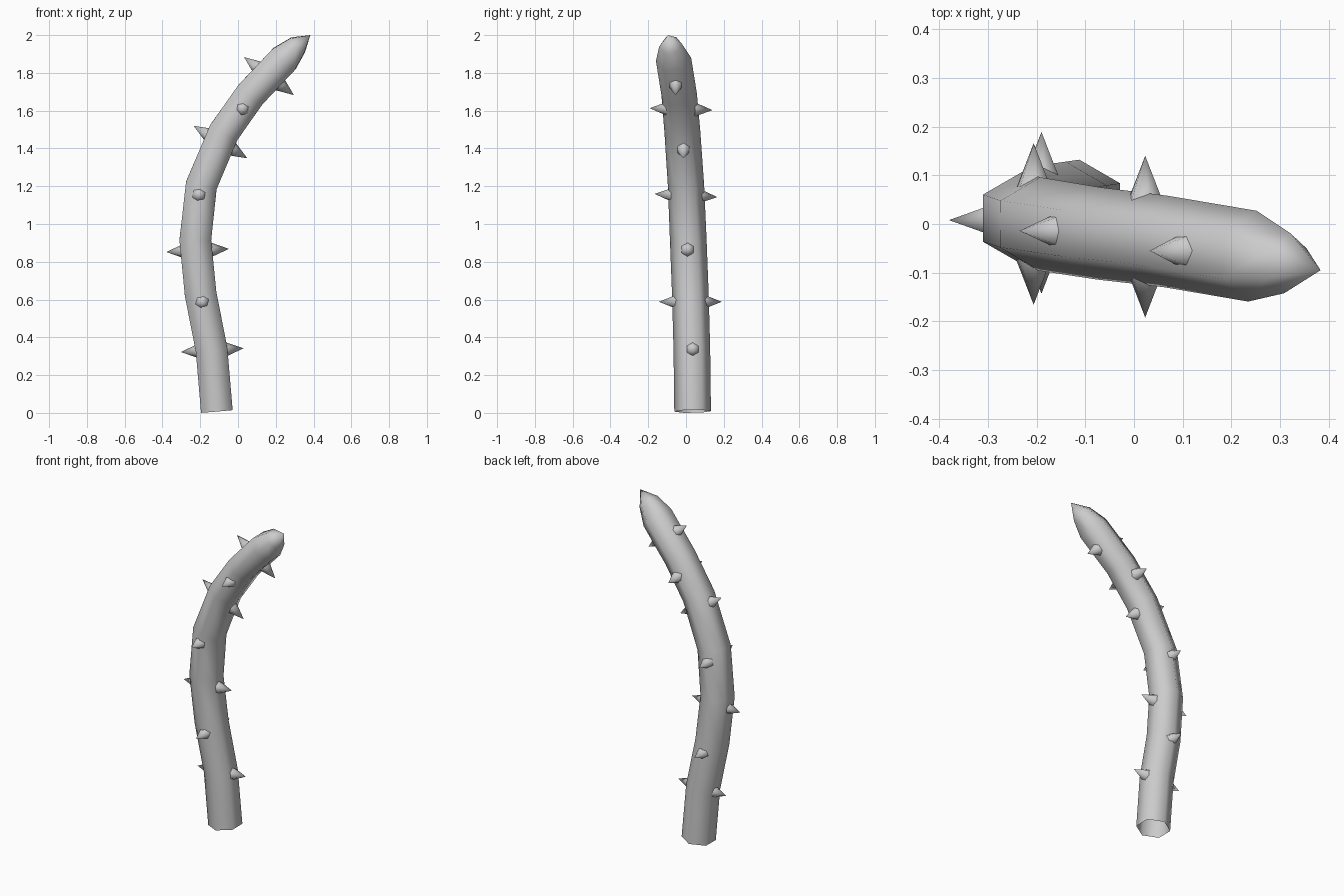
import bpy
import bmesh
from math import sin, cos, pi
from mathutils import Vector

cube = bpy.data.objects.get("Cube")
if cube:
    bpy.data.objects.remove(cube)

grey = bpy.data.materials.new("plain_grey")
grey.use_nodes = True
colour = (0.6, 0.6, 0.6, 1)
grey.diffuse_color = colour
grey.node_tree.nodes["Principled BSDF"].inputs["Base Color"].default_value = colour

SIDES = 6


def ring(bm, centre, axis, up, radius):
    """Hexagonal ring across the axis, with a corner pointing along up."""
    v = (up - axis * up.dot(axis)).normalized()
    u = v.cross(axis)
    angles = [2 * pi * i / SIDES for i in range(SIDES)]
    return [bm.verts.new(centre + (v * cos(a) + u * sin(a)) * radius) for a in angles]


def close_to_point(bm, loop, tip):
    top = bm.verts.new(tip)
    for i in range(SIDES):
        bm.faces.new((loop[i], loop[(i + 1) % SIDES], top))


def finish(bm, name):
    bmesh.ops.recalc_face_normals(bm, faces=bm.faces)
    for face in bm.faces:
        face.smooth = True
    mesh = bpy.data.meshes.new(name)
    bm.to_mesh(mesh)
    bm.free()
    mesh.materials.append(grey)
    obj = bpy.data.objects.new(name, mesh)
    bpy.context.collection.objects.link(obj)
    return obj


# Curved stem: centre points and radii from the open base to the pointed tip
stem = [
    ((-0.112, 0.035, 0.008), 0.097),
    ((-0.140, 0.031, 0.335), 0.097),
    ((-0.198, 0.023, 0.63), 0.097),
    ((-0.226, 0.012, 0.915), 0.097),
    ((-0.194, 0.0, 1.205), 0.096),
    ((-0.075, -0.019, 1.485), 0.095),
    ((0.066, -0.036, 1.685), 0.094),
    ((0.243, -0.066, 1.872), 0.094),
    ((0.315, -0.081, 1.945), 0.062),
    ((0.383, -0.095, 2.0), 0),
]
points = [Vector(p) for p, r in stem]
bm = bmesh.new()
loops = []
for k in range(len(stem) - 1):
    after = (points[k + 1] - points[k]).normalized()
    before = (points[k] - points[k - 1]).normalized() if k else after
    loops.append(ring(bm, points[k], (after + before).normalized(), Vector((0, 1, 0)), stem[k][1]))
for low, high in zip(loops, loops[1:]):
    for i in range(SIDES):
        j = (i + 1) % SIDES
        bm.faces.new((low[i], low[j], high[j], high[i]))
close_to_point(bm, loops[-1], points[-1])
finish(bm, "stem")

# Thorns: opposite pairs, alternating between the sides and front/back
thorn_pairs = [
    ((-0.137, 0.035, 0.332), (1, 0, 0.06)),
    ((-0.19, 0.023, 0.588), (0, 1, 0.0)),
    ((-0.214, 0.008, 0.86), (1, 0, 0.05)),
    ((-0.206, 0.0, 1.151), (0, 1, -0.05)),
    ((-0.093, -0.014, 1.434), (0.86, 0, -0.52)),
    ((0.023, -0.026, 1.608), (0, 1, -0.03)),
    ((0.164, -0.055, 1.783), (0.8, 0, -0.61)),
]
for n, (middle, direction) in enumerate(thorn_pairs, 1):
    for side, sign in (("a", 1), ("b", -1)):
        axis = Vector(direction).normalized() * sign
        centre = Vector(middle)
        bm = bmesh.new()
        base = ring(bm, centre + axis * 0.073, axis, Vector((0.2, 0, 1)), 0.038)
        bm.faces.new(base)
        close_to_point(bm, base, centre + axis * 0.166)
        thorn = finish(bm, f"thorn_{n}_{side}")
        thorn.data.polygons[0].use_smooth = False
